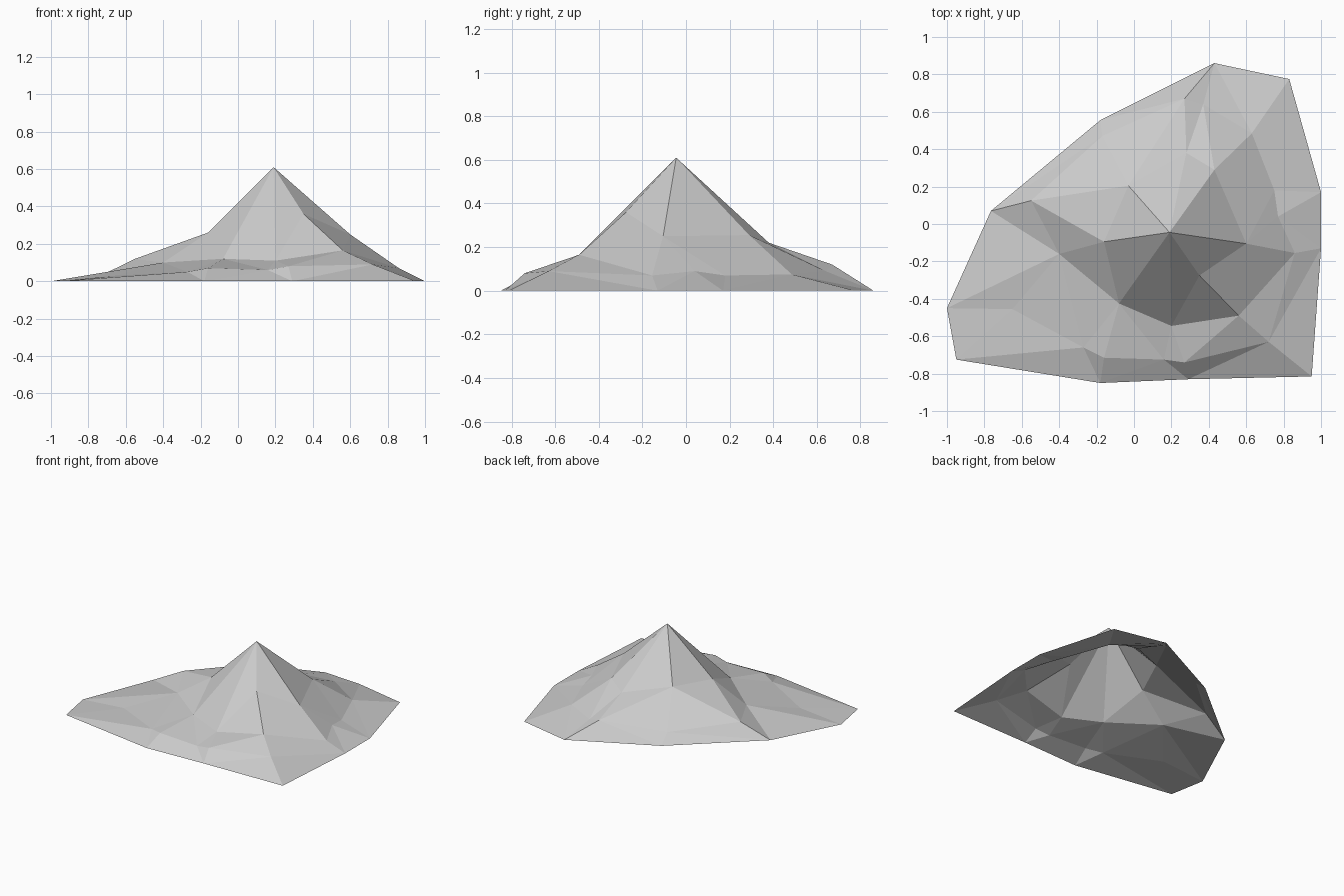
import bpy
import bmesh
from mathutils import Vector
from mathutils.geometry import delaunay_2d_cdt

default_cube = bpy.data.objects.get("Cube")
if default_cube:
    bpy.data.objects.remove(default_cube, do_unlink=True)


def make_material(name, value):
    """One flat grey, shown alike in the viewport and in a render."""
    material = bpy.data.materials.new(name)
    material.use_nodes = True
    colour = (value, value, value, 1)
    material.diffuse_color = colour
    shader = material.node_tree.nodes["Principled BSDF"]
    shader.inputs["Base Color"].default_value = colour
    shader.inputs["Roughness"].default_value = .9
    return material


# Ground outline of the mountain, clockwise from the back
foot = [(.43, .86, 0), (.83, .775, 0), (1, .17, 0), (1, -.13, 0),
        (.95, -.815, 0), (.29, -.83, 0), (-.18, -.85, 0),
        (-.95, -.725, 0), (-1, -.45, 0), (-.765, .07, .015),
        (-.18, .555, 0)]

# Low foothills, from the right side round the front to the back
foothills = [(-.65, -.455, .03), (-.27, -.66, .05), (-.16, -.715, .07),
             (.16, -.725, .06), (.27, -.74, .08), (.72, -.63, .09),
             (.86, -.155, .07), (.77, .04, .09), (.75, .18, .07),
             (.63, .485, .075), (.37, .64, .09), (.27, .67, .12),
             (-.17, .47, .07), (-.55, .125, .12)]

# Shoulders that carry the steep summit cone
shoulders = [(-.4, -.16, .1), (-.16, -.095, .26), (-.08, -.425, .12),
             (.2, -.545, .11), (.56, -.49, .165), (.35, -.275, .36),
             (.6, -.105, .25), (.43, .29, .255), (.28, .38, .22),
             (-.03, .205, .28)]

summit = [(.19, -.045, .61)]

points = [Vector(p) for p in foot + foothills + shoulders + summit]
hill = len(foot)
shoulder = hill + len(foothills)
peak = len(points) - 1


def chain(path):
    """Turn a path of point numbers into connected crease edges."""
    return list(zip(path, path[1:]))


def hills(*numbers):
    return [hill + n for n in numbers]


def shoulder_points(*numbers):
    return [shoulder + n for n in numbers]


# Creases: outline, foothill line, shoulder line and summit ridges
creases = chain(list(range(hill)) + [0])
creases += chain(list(range(hill, shoulder - 4)))
creases += chain(list(range(shoulder, peak)))
creases += [(n, peak) for n in shoulder_points(1, 2, 3, 5, 6, 7, 8, 9)]

# Spurs running down from the shoulders to the ground
west, spur, east = shoulder_points(0, 4, 6)
back_east, back, back_west = shoulder_points(7, 8, 9)
creases += chain([9] + hills(13) + [back_west])
creases += chain([9] + hills(12, 11) + [back])
creases += chain([0] + hills(11) + [back_west])
creases += chain(hills(12) + [back_west])
creases += chain([1] + hills(9) + [back_east])
creases += chain([4] + hills(5) + [spur, east])
creases += chain(hills(13) + [west] + hills(0) + [7])
creases += chain([9, west, 8] + hills(0))
creases += chain([west] + shoulder_points(2))
creases += chain([6] + hills(2))
creases += chain(hills(3) + [5] + hills(4))
creases += chain(hills(7) + [2] + hills(8))

# Fill the creases with triangles in plan, then lift them to height
flat, _, triangles, sources, _, _ = delaunay_2d_cdt(
    [p.to_2d() for p in points], creases, [], 1, .00001)

mesh = bpy.data.meshes.new("mountain")
bm = bmesh.new()
verts = []
for position, source in zip(flat, sources):
    height = points[source[0]].z if source else .1
    verts.append(bm.verts.new((position.x, position.y, height)))
for triangle in triangles:
    bm.faces.new([verts[n] for n in triangle])

# Flat rock faces, all turned to the sky; the underside stays open
for face in bm.faces:
    face.normal_update()
    if face.normal.z < 0:
        face.normal_flip()
    face.smooth = False
bm.to_mesh(mesh)
bm.free()

mesh.materials.append(make_material("rock grey", .6))
mountain = bpy.data.objects.new("mountain", mesh)
bpy.context.collection.objects.link(mountain)
